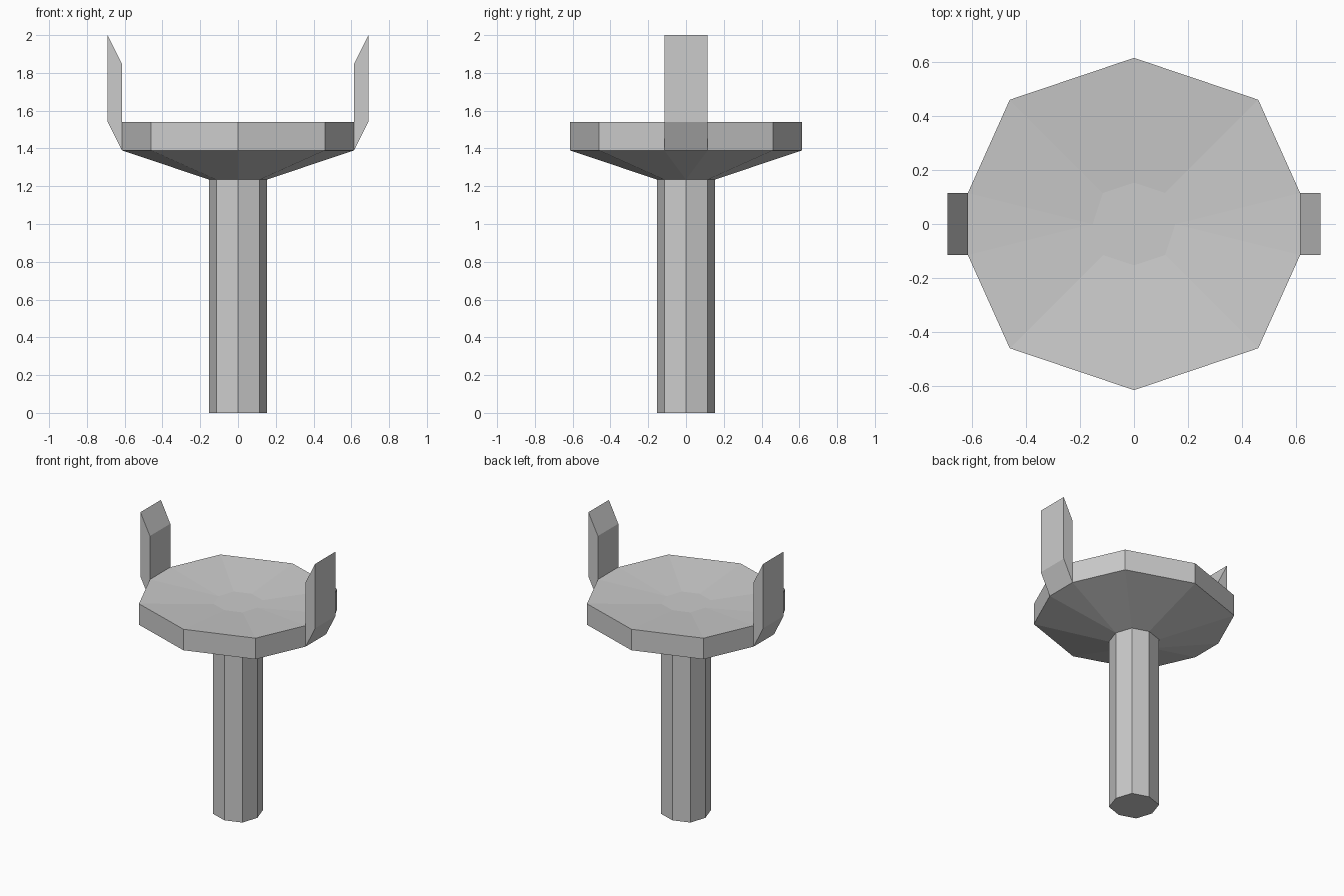
import bpy

if "Cube" in bpy.data.objects:
    bpy.data.objects.remove(bpy.data.objects["Cube"])


def make_object(name, verts, faces):
    mesh = bpy.data.meshes.new(name)
    mesh.from_pydata(verts, [], faces)
    mesh.update()
    obj = bpy.data.objects.new(name, mesh)
    bpy.context.collection.objects.link(obj)
    return obj


def ring(quarter, z):
    """Mirror a first-quadrant outline (from +x to +y) into a full counterclockwise ring."""
    half = quarter + [(-x, y) for x, y in reversed(quarter) if x > 0]
    full = half + [(-x, -y) for x, y in half]
    pts = []
    for x, y in full:
        if (x + 0.0, y + 0.0) not in pts:
            pts.append((x + 0.0, y + 0.0))
    return [(x, y, z) for x, y in pts]


POST = [(0.153, 0), (0.115, 0.115), (0, 0.153)]            # 8 sides
RIM = [(0.615, 0.115), (0.46, 0.46), (0, 0.615)]           # 10 sides
JOINT, RIM_LOW, RIM_TOP, DISH = 1.235, 1.39, 1.54, 1.50

# Post: eight-sided, open where it runs into the bowl
verts = ring(POST, 0) + ring(POST, JOINT)
faces = [tuple(reversed(range(8)))]
faces += [(i, (i + 1) % 8, 8 + (i + 1) % 8, 8 + i) for i in range(8)]
make_object("post", verts, faces)

# Bowl: octagon widening to a ten-sided rim, with a shallow dish on top
verts = ring(POST, JOINT) + ring(RIM, RIM_LOW) + ring(RIM, RIM_TOP) + ring(POST, DISH)
inner = [0, 1, 2, 3, 4, 4, 5, 6, 7, 0]     # octagon corner facing each rim corner
faces = [tuple(range(28, 36))]
for i in range(10):
    j = (i + 1) % 10
    a, b = inner[i], inner[j]
    low = [a, b, 8 + j, 8 + i]
    top = [18 + i, 18 + j, 28 + b, 28 + a]
    if a == b:                              # triangle behind each bracket
        low.pop(0)
        top.pop()
    faces += [tuple(reversed(low)), (8 + i, 8 + j, 18 + j, 18 + i), tuple(top)]
make_object("bowl", verts, faces)

# Brackets: slanted upright slabs on both sides of the rim
PROFILE = [(0.615, 1.39), (0.69, 1.54), (0.69, 2.0), (0.615, 1.85)]
for name, side in (("right_bracket", 1), ("left_bracket", -1)):
    verts = [(side * x, side * y, z) for y in (-0.115, 0.115) for x, z in PROFILE]
    faces = [(0, 1, 2, 3), (7, 6, 5, 4)]
    faces += [(i, 4 + i, 4 + (i + 1) % 4, (i + 1) % 4) for i in range(4)]
    make_object(name, verts, faces)
